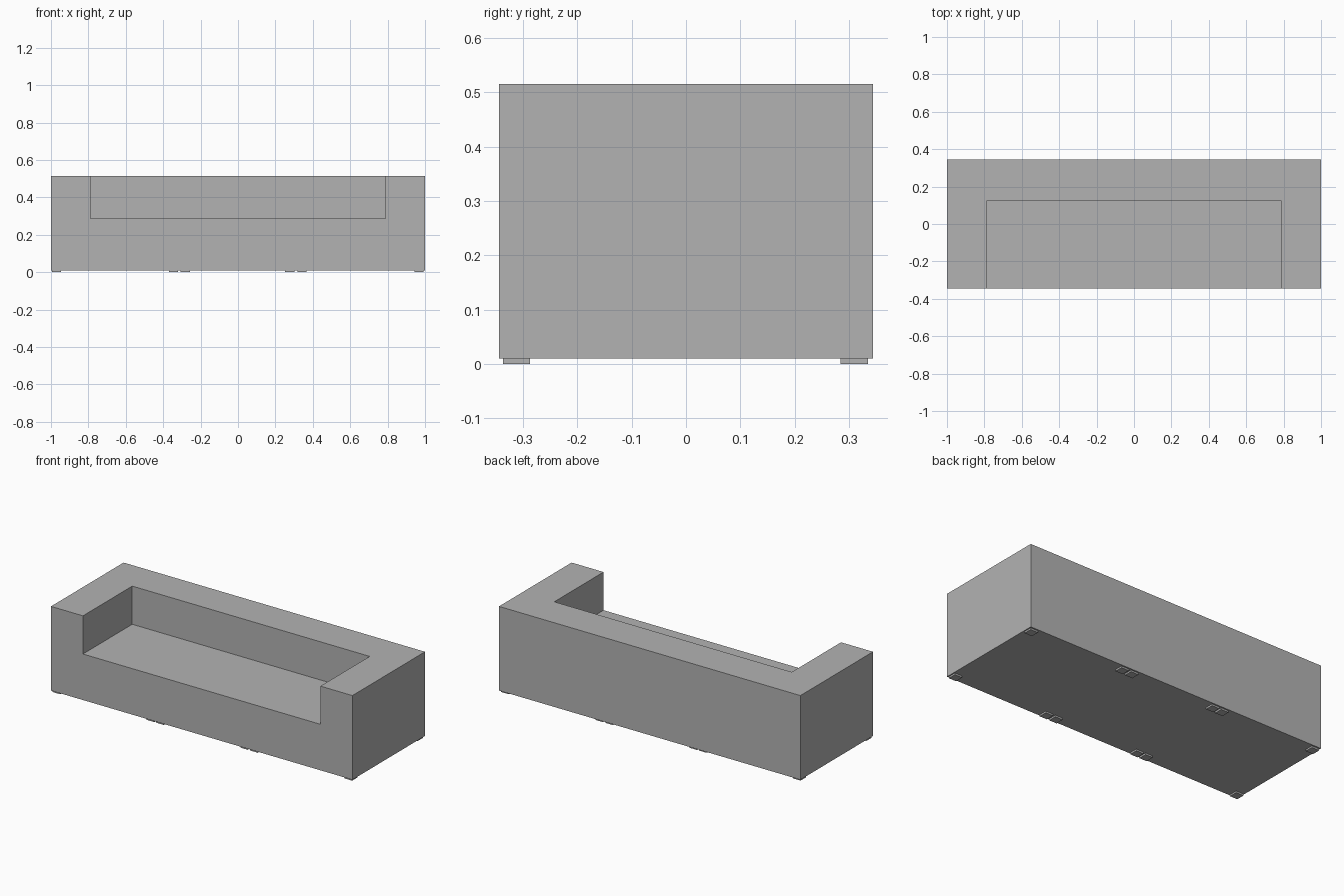
import bpy
import bmesh
from mathutils import Matrix, Vector

cube = bpy.data.objects.get("Cube")
if cube:
    bpy.data.objects.remove(cube, do_unlink=True)

grey = bpy.data.materials.new("grey_fabric")
grey.use_nodes = True
colour = (0.45, 0.45, 0.45, 1)
grey.diffuse_color = colour
grey.node_tree.nodes["Principled BSDF"].inputs["Base Color"].default_value = colour


def finish(name, bm):
    bmesh.ops.recalc_face_normals(bm, faces=bm.faces)
    mesh = bpy.data.meshes.new(name)
    bm.to_mesh(mesh)
    bm.free()
    mesh.materials.append(grey)
    obj = bpy.data.objects.new(name, mesh)
    bpy.context.collection.objects.link(obj)


def prism(bm, outline, low, high):
    """Extrude a plan outline upwards between two heights."""
    base = bm.faces.new([bm.verts.new((x, y, low)) for x, y in outline])
    top = bmesh.ops.extrude_face_region(bm, geom=[base], use_keep_orig=True)
    verts = [v for v in top["geom"] if isinstance(v, bmesh.types.BMVert)]
    bmesh.ops.translate(bm, verts=verts, vec=(0, 0, high - low))
    return base


W, D = 1.0, 0.344           # half width and half depth
ARM, BACK = 0.788, 0.123    # inner edges of the arms and the back
BASE, SEAT, TOP = 0.01, 0.286, 0.515

# Sofa body: side profile between the arms, closed by full-height arms and back
bm = bmesh.new()
outer = [(-W, -D), (W, -D), (W, D), (-W, D)]
inner = [(-ARM, -D), (-ARM, BACK), (ARM, BACK), (ARM, -D)]


def ring(points, z):
    return [bm.verts.new((x, y, z)) for x, y in points]


bottom = ring(outer, BASE)
rim = ring(outer, TOP)
seat = ring(inner, SEAT)
lip = ring(inner, TOP)
bm.faces.new(bottom)
bm.faces.new(seat)
for i in (1, 2, 3):
    j = (i + 1) % 4
    bm.faces.new((bottom[i], bottom[j], rim[j], rim[i]))   # outer walls
for i in range(3):
    bm.faces.new((seat[i], seat[i + 1], lip[i + 1], lip[i]))   # inner walls
bm.faces.new((rim[0], lip[0], lip[1], lip[2], lip[3], rim[1], rim[2], rim[3]))
bm.faces.new((bottom[0], bottom[1], rim[1], lip[3], seat[3], seat[0], lip[0], rim[0]))
finish("sofa_body", bm)

# Small square feet: one pair under each of the three seat modules
modules = {"right": (-0.97, -0.345), "middle": (-0.282, 0.276), "left": (0.342, 0.968)}
for side, xs in modules.items():
    for x, end in zip(xs, ("outer", "inner") if side == "right" else ("first", "second")):
        for row, y in (("front", -0.312), ("back", 0.31)):
            bm = bmesh.new()
            place = Matrix.Translation(Vector((x, y, BASE / 2)))
            bmesh.ops.create_cube(bm, size=1, matrix=place @ Matrix.Diagonal((0.05, 0.05, BASE, 1)))
            finish(f"{row}_{side}_{end}_foot", bm)
